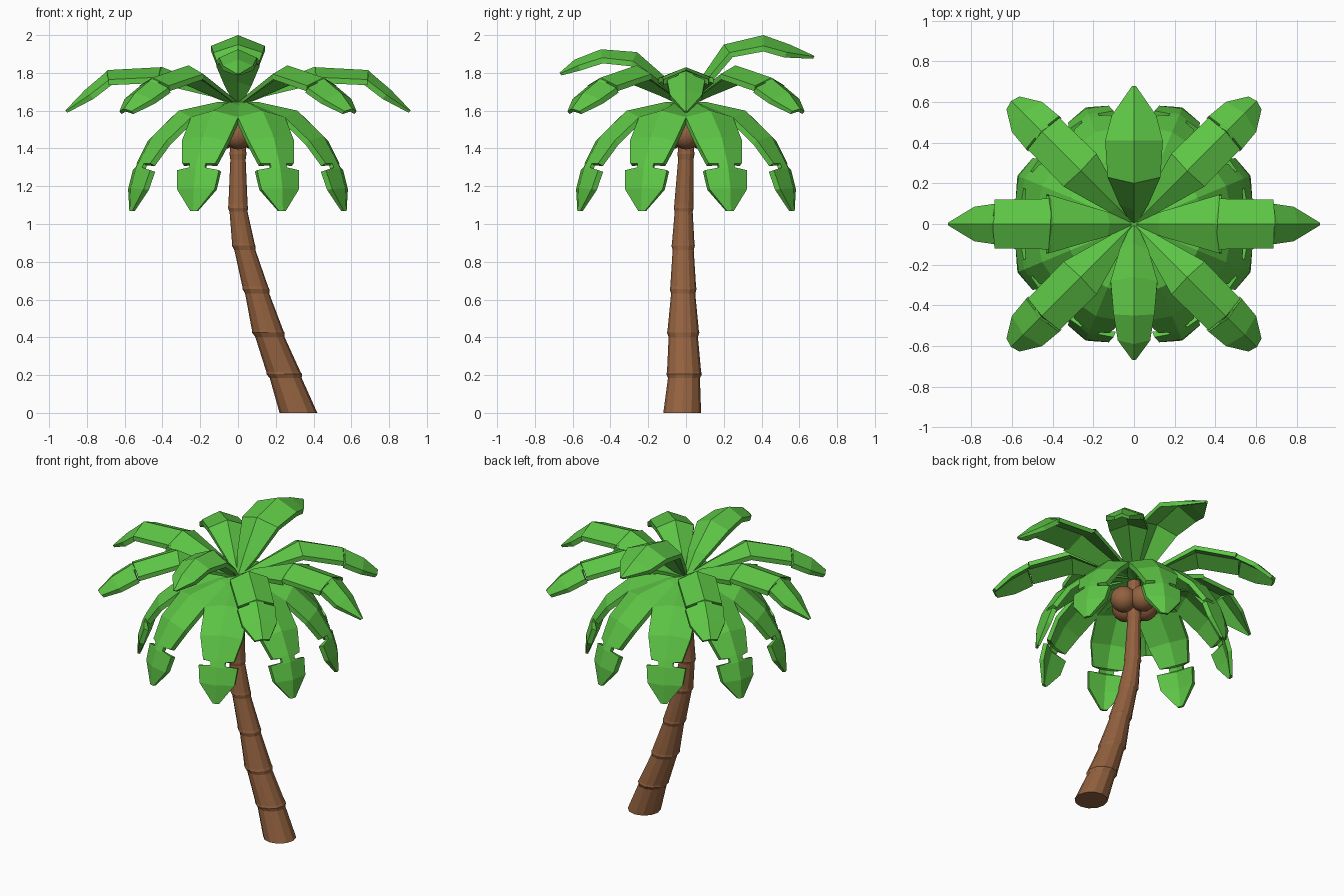
import bpy, bmesh, math
from mathutils import Vector

if "Cube" in bpy.data.objects:
    bpy.data.objects.remove(bpy.data.objects["Cube"])


def material(name, rgb):
    m = bpy.data.materials.new(name)
    m.diffuse_color = (*rgb, 1)
    m.use_nodes = True
    m.node_tree.nodes["Principled BSDF"].inputs["Base Color"].default_value = m.diffuse_color
    return m


GREEN = material("leaf green", (0.11, 0.56, 0.06))
BROWN = material("bark brown", (0.29, 0.12, 0.05))


def finish(bm, name, mat):
    bmesh.ops.recalc_face_normals(bm, faces=bm.faces[:])
    me = bpy.data.meshes.new(name)
    bm.to_mesh(me)
    bm.free()
    me.materials.append(mat)
    ob = bpy.data.objects.new(name, me)
    bpy.context.collection.objects.link(ob)
    return ob


def skin(bm, rings):
    """Join a list of vertex loops into a closed skin."""
    n = len(rings[0])
    for a, b in zip(rings, rings[1:]):
        for i in range(n):
            j = (i + 1) % n
            bm.faces.new((a[i], a[j], b[j], b[i]))
    bm.faces.new(rings[0])
    bm.faces.new(rings[-1])


# Leaning trunk: each segment widens into a collar at its foot
bm = bmesh.new()
joints = [(0.32, -0.02, 0.0, 0.10), (0.245, -0.01, 0.205, 0.094),
          (0.16, -0.015, 0.425, 0.086), (0.095, -0.015, 0.655, 0.071),
          (0.03, -0.015, 0.885, 0.062), (0.0, -0.012, 1.085, 0.053),
          (0.0, 0.0, 1.37, 0.045), (0.0, 0.0, 1.62, 0.04)]
rings = []


def trunk_ring(c, r):
    rings.append([bm.verts.new((c[0] + r * math.cos(k * math.tau / 12),
                                c[1] + r * math.sin(k * math.tau / 12), c[2]))
                  for k in range(12)])


for k, (x, y, z, r) in enumerate(joints):
    c = Vector((x, y, z))
    if 0 < k < len(joints) - 1:
        prev = Vector(joints[k - 1][:3])
        nxt = Vector(joints[k + 1][:3])
        trunk_ring(c.lerp(prev, 0.10), r * 0.90)
        trunk_ring(c, r)
        trunk_ring(c.lerp(nxt, 0.06), r * 0.96)
    else:
        trunk_ring(c, r)
skin(bm, rings)
finish(bm, "trunk", BROWN)


def frond(name, angle, path, fold, thick=0.03):
    """Folded leaf blade along a path of (radius, height, half width)."""
    bm = bmesh.new()
    out = Vector((math.cos(angle), math.sin(angle), 0))
    side = Vector((-out.y, out.x, 0))
    pts = [out * r + Vector((0, 0, z)) for r, z, w in path]
    rings = []
    for i, (p, (r, z, w)) in enumerate(zip(pts, path)):
        t = (pts[min(i + 1, len(pts) - 1)] - pts[max(i - 1, 0)]).normalized()
        up = t.cross(side).normalized()
        if up.z < 0 or (abs(up.z) < 0.05 and up.dot(out) < 0):
            up = -up
        drop = up * (w * fold)
        th = up * (thick * min(1, 0.35 + w * 8))
        rings.append([bm.verts.new(v) for v in (
            p, p + side * w - drop, p + side * w - drop - th,
            p - th, p - side * w - drop - th, p - side * w - drop)])
    skin(bm, rings)
    return finish(bm, name, GREEN)


# Blade paths for each tier
LOW = [(0.0, 1.65, 0.02), (0.12, 1.645, 0.08), (0.34, 1.60, 0.135),
       (0.49, 1.465, 0.13), (0.565, 1.335, 0.095), (0.57, 1.325, 0.045),
       (0.58, 1.305, 0.045), (0.585, 1.295, 0.12), (0.615, 1.19, 0.108),
       (0.62, 1.07, 0.02)]
DIAGONAL = [(0.0, 1.64, 0.015), (0.12, 1.71, 0.045), (0.37, 1.84, 0.115),
            (0.64, 1.775, 0.11), (0.645, 1.77, 0.045), (0.655, 1.765, 0.045),
            (0.66, 1.76, 0.115), (0.77, 1.695, 0.105), (0.855, 1.61, 0.045)]
WIDE = [(0.0, 1.64, 0.015), (0.12, 1.72, 0.06), (0.40, 1.83, 0.145),
        (0.41, 1.83, 0.125), (0.69, 1.815, 0.12), (0.695, 1.81, 0.04),
        (0.705, 1.80, 0.04), (0.71, 1.795, 0.10), (0.81, 1.71, 0.085),
        (0.915, 1.60, 0.008)]
BACK = [(0.0, 1.64, 0.015), (0.07, 1.76, 0.07), (0.20, 1.95, 0.13),
        (0.41, 2.0, 0.142), (0.55, 1.95, 0.11), (0.68, 1.89, 0.01)]
FRONT = [(0.0, 1.64, 0.015), (0.10, 1.77, 0.07), (0.26, 1.91, 0.115),
         (0.45, 1.925, 0.10), (0.59, 1.87, 0.08), (0.67, 1.80, 0.01)]

for k in range(8):
    frond(f"low_frond_{k + 1}", math.radians(22.5 + 45 * k), LOW, 0.28)
for k in range(4):
    frond(f"diagonal_frond_{k + 1}", math.radians(45 + 90 * k), DIAGONAL, 0.4)
frond("right_frond", 0, WIDE, 0.42)
frond("left_frond", math.pi, WIDE, 0.42)
frond("back_frond", math.pi / 2, BACK, 0.4)
frond("front_frond", -math.pi / 2, FRONT, 0.45)

# Cluster of nuts under the crown
for k in range(4):
    a = k * math.pi / 2
    bm = bmesh.new()
    bmesh.ops.create_uvsphere(bm, u_segments=16, v_segments=10, radius=0.08)
    bmesh.ops.translate(bm, verts=bm.verts[:],
                        vec=(0.082 * math.cos(a), 0.082 * math.sin(a), 1.475))
    for f in bm.faces:
        f.smooth = True
    finish(bm, f"nut_{k + 1}", BROWN)
